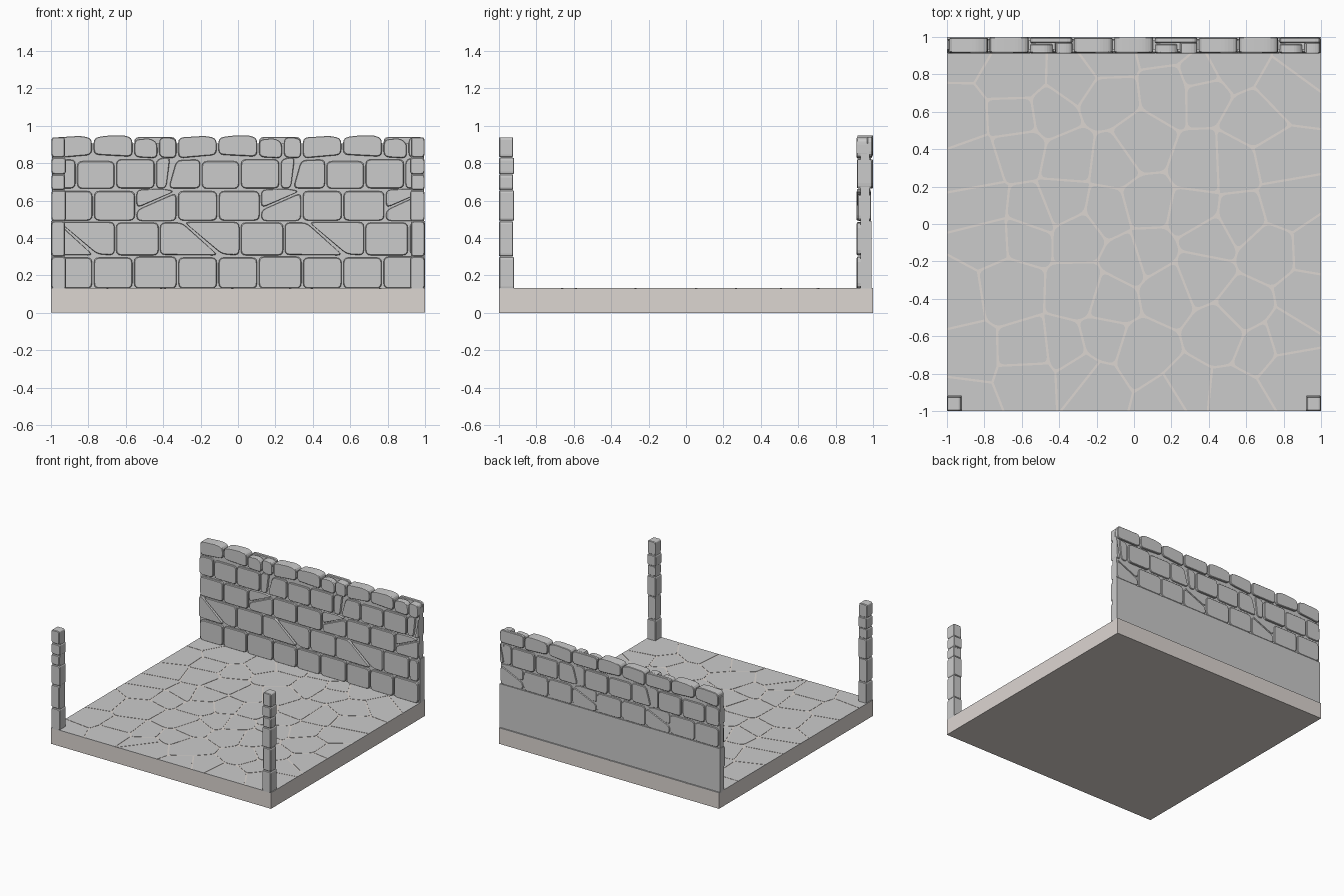
import bpy, bmesh, random
from mathutils import Vector

if "Cube" in bpy.data.objects:
    bpy.data.objects.remove(bpy.data.objects["Cube"])

random.seed(4)
PERIOD = 2 / 3


def finish(bm, name, mat=None):
    bmesh.ops.remove_doubles(bm, verts=bm.verts, dist=0.0004)
    bmesh.ops.recalc_face_normals(bm, faces=bm.faces)
    me = bpy.data.meshes.new(name)
    bm.to_mesh(me)
    bm.free()
    ob = bpy.data.objects.new(name, me)
    bpy.context.collection.objects.link(ob)
    if mat:
        me.materials.append(mat)
    return ob


def loft(bm, rings):
    vs = [[bm.verts.new(p) for p in r] for r in rings]
    n = len(vs[0])
    for a, b in zip(vs, vs[1:]):
        for i in range(n):
            bm.faces.new((a[i], a[(i + 1) % n], b[(i + 1) % n], b[i]))
    bm.faces.new(vs[0])
    bm.faces.new(vs[-1][::-1])


def box(bm, x0, x1, y0, y1, z0, z1):
    loft(bm, [[(x0, y0, z), (x1, y0, z), (x1, y1, z), (x0, y1, z)] for z in (z0, z1)])


def rounded(pts, r):
    out = []
    n = len(pts)
    for i, p in enumerate(pts):
        a, b = pts[i - 1] - p, pts[(i + 1) % n] - p
        s = p + a.normalized() * min(r, a.length * 0.4)
        e = p + b.normalized() * min(r, b.length * 0.4)
        for t in (0, 0.33, 0.67, 1):
            out.append(s * (1 - t) ** 2 + p * 2 * t * (1 - t) + e * t * t)
    return out


def stone(bm, pts, y0, y1, gap=0.005, r=0.028):
    """Rounded block: outline in x,z pushed along y with chamfered faces."""
    pts = [Vector((max(-1, min(1, x)), z)) for x, z in pts]
    xs = [p.x for p in pts]
    if max(xs) - min(xs) < 0.02:
        return
    c = sum(pts, Vector((0, 0))) / len(pts)
    zs = [p.y for p in pts]
    sx, sz = max(xs) - min(xs), max(zs) - min(zs)

    def shrink(ring, d):
        return [Vector((c.x + (p.x - c.x) * max(0.6, 1 - 2 * d / sx),
                        c.y + (p.y - c.y) * max(0.6, 1 - 2 * d / sz))) for p in ring]

    ring = rounded(shrink(pts, gap), r)
    small = shrink(ring, 0.004)
    # keep the cut ends of the wall flush
    loft(bm, [[(p.x, y, p.y) for p in q]
              for q, y in ((small, y0), (ring, y0 + 0.005), (ring, y1 - 0.004), (small, y1))])


def rect(x0, x1, z0, z1):
    return [(x0, z0), (x1, z0), (x1, z1), (x0, z1)]


# Slab
earth = bpy.data.materials.new("warm_stone")
earth.diffuse_color = (0.72, 0.67, 0.64, 1)
earth.use_nodes = True
earth.node_tree.nodes["Principled BSDF"].inputs["Base Color"].default_value = earth.diffuse_color
bm = bmesh.new()
box(bm, -1, 1, -1, 1, 0, 0.13)
finish(bm, "floor_slab", earth)

# Floor paving: clipped irregular cells, almost flush with the slab
N = 8
seeds = [Vector((-1 + (i + 0.5 + random.uniform(-.42, .42)) * 2 / N,
                 -1 + (j + 0.5 + random.uniform(-.42, .42)) * 2 / N))
         for i in range(N) for j in range(N)]


def clip(poly, mid, nrm):
    out = []
    for i, p in enumerate(poly):
        q = poly[(i + 1) % len(poly)]
        a, b = (p - mid).dot(nrm), (q - mid).dot(nrm)
        if a <= 0:
            out.append(p)
        if a * b < 0:
            out.append(p + (q - p) * (a / (a - b)))
    return out


bm = bmesh.new()
for s in seeds:
    cell = [Vector(p) for p in ((-1, -1), (1, -1), (1, 1), (-1, 1))]
    for o in seeds:
        if o is not s and (o - s).length < 0.9 and len(cell) > 2:
            d = (o - s).normalized()
            cell = clip(cell, (o + s) / 2 - d * 0.006, d)
    if len(cell) > 2:
        ring = rounded(cell, 0.03) if max(abs(c) for p in cell for c in p) < 0.999 else cell
        loft(bm, [[(p.x, p.y, z) for p in ring] for z in (0.126, 0.132)])
finish(bm, "floor_paving")

# Back wall core, recessed behind the stones
bm = bmesh.new()
box(bm, -1, 1, 0.932, 0.99, 0.12, 0.49)
box(bm, -0.995, 0.995, 0.932, 0.981, 0.49, 0.905)
finish(bm, "back_wall_core")

# One repeat of the wall: outline, back depth
pattern = [
    # bottom course
    (rect(-.99, -.775, .125, .3), .96), (rect(-.775, -.56, .125, .3), .96),
    (rect(-.56, -.323, .125, .305), .96),
    # second course with a slanted joint
    ([(-.42, .305), (-.1, .302), (-.3, .487), (-.42, .487)], .96),
    ([(-.085, .308), (.01, .302), (.01, .49), (-.295, .49)], .96),
    (rect(.01, .247, .302, .487), .96),
    # third course with a diagonal split
    (rect(-.325, -.107, .488, .655), .989), (rect(-.107, .12, .488, .655), .989),
    ([(.12, .488), (.342, .488), (.342, .648), (.12, .548)], .989),
    ([(.12, .553), (.335, .652), (.27, .665), (.12, .66)], .985),
    # fourth course with a shard
    (rect(-.198, .011, .658, .815), .99), (rect(.011, .225, .66, .825), .999),
    ([(.225, .66), (.285, .66), (.31, .84), (.225, .825)], .989),
    ([(.29, .66), (.469, .66), (.469, .825), (.335, .82)], .99),
    # capping course
    ([(-.325, .82), (-.11, .84), (-.11, .935), (-.17, .95), (-.325, .94)], .995),
    ([(-.11, .84), (.107, .828), (.107, .935), (.06, .953), (-.04, .95), (-.11, .938)], .999),
    ([(.107, .828), (.24, .82), (.24, .91), (.2, .938), (.107, .93)], .962),
    ([(.24, .825), (.342, .82), (.342, .93), (.3, .942), (.24, .94)], .97),
]
bm = bmesh.new()
for pts, back in pattern:
    front = random.uniform(0.911, 0.918)
    for k in range(-2, 4):
        stone(bm, [(x + k * PERIOD, z) for x, z in pts], front, back)
for k in range(-2, 4):
    stone(bm, [(x + k * PERIOD, z) for x, z in rect(.107, .342, .83, .945)], 0.968, 0.996)
finish(bm, "back_wall_stones")

# Front corner posts: stacked blocks around a thin core
levels = [.125, .3, .49, .655, .74, .83, .94]
for side, name in ((-1, "left_post"), (1, "right_post")):
    bm = bmesh.new()
    lo, hi = sorted((side * 0.999, side * 0.918))
    box(bm, lo + .008, hi - .008, -.991, -.926, .12, .92)
    for i, (z0, z1) in enumerate(zip(levels, levels[1:])):
        d = 0.006 * (i % 2)
        a, b = (lo, hi - d) if side < 0 else (lo + d, hi)
        stone(bm, rect(a, b, z0, z1), -1, -.918 - d, gap=0.002, r=0.014)
    finish(bm, name)
